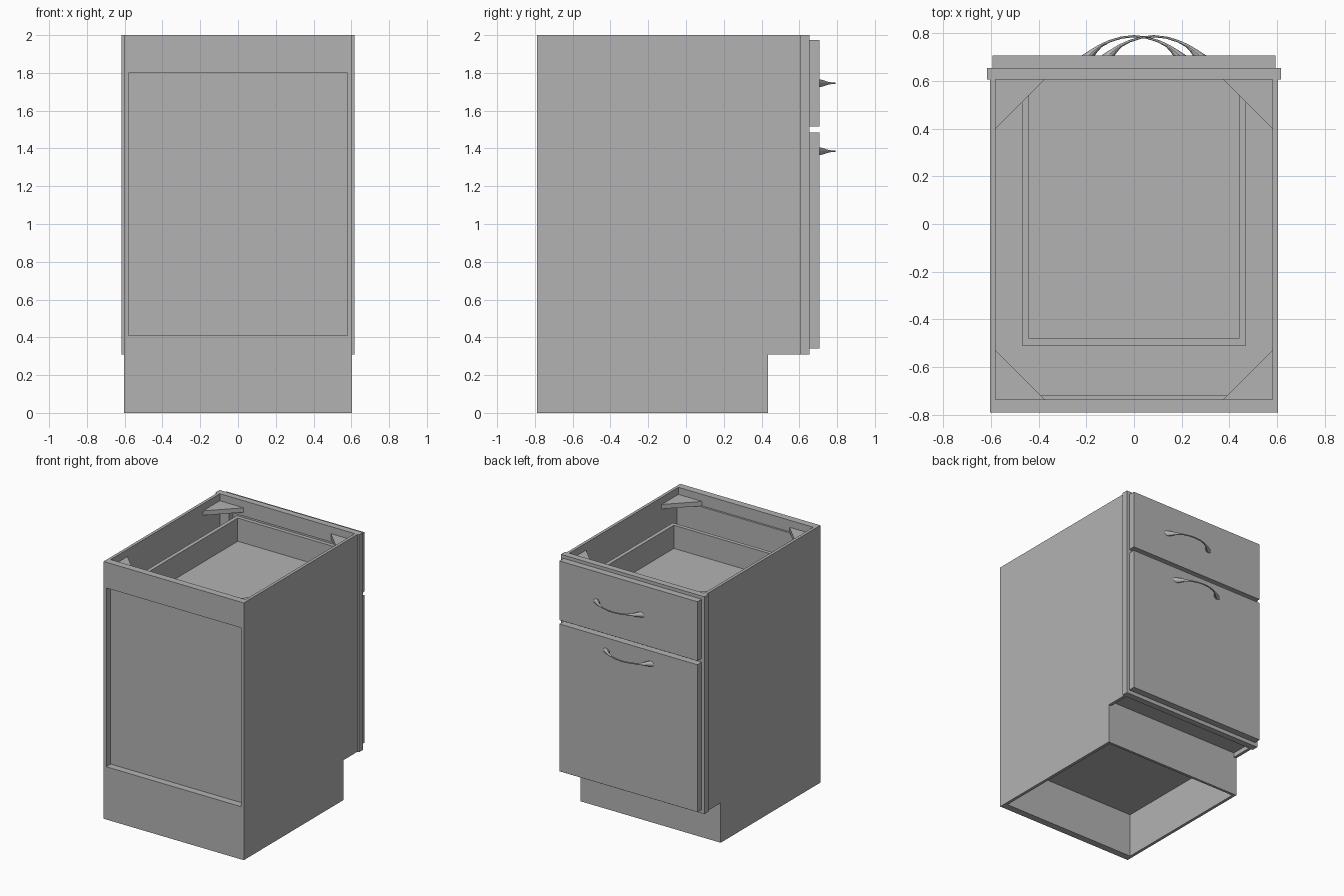
import bpy, bmesh, math
from mathutils import Vector

cube = bpy.data.objects.get("Cube")
if cube:
    bpy.data.objects.remove(cube, do_unlink=True)

grey = bpy.data.materials.new("plain_grey")
grey.use_nodes = True
grey.diffuse_color = (0.45, 0.45, 0.45, 1)
grey.node_tree.nodes["Principled BSDF"].inputs["Base Color"].default_value = (0.45, 0.45, 0.45, 1)


def finish(name, bm):
    bmesh.ops.recalc_face_normals(bm, faces=bm.faces)
    mesh = bpy.data.meshes.new(name)
    bm.to_mesh(mesh)
    bm.free()
    mesh.materials.append(grey)
    obj = bpy.data.objects.new(name, mesh)
    bpy.context.collection.objects.link(obj)
    return obj


def prism(name, points, offset):
    """Extrude a flat outline along an offset."""
    bm = bmesh.new()
    face = bm.faces.new([bm.verts.new(p) for p in points])
    out = bmesh.ops.extrude_face_region(bm, geom=[face])
    moved = [v for v in out["geom"] if isinstance(v, bmesh.types.BMVert)]
    bmesh.ops.translate(bm, verts=moved, vec=offset)
    return finish(name, bm)


def box(name, x, y, z):
    outline = [(x[0], y[0], z[0]), (x[1], y[0], z[0]), (x[1], y[1], z[0]), (x[0], y[1], z[0])]
    return prism(name, outline, (0, 0, z[1] - z[0]))


def span(half):
    return (-half, half)


IN, OUT = 0.58, 0.603          # side panel faces
BACK, FRONT = -0.79, 0.605     # carcass depth
KICK, KICK_TOP = 0.435, 0.31   # toe space

# Side panels with toe notch, corner braces, frame stiles and drawer sides
for side, s in (("left", 1), ("right", -1)):
    profile = [(BACK, 0), (KICK, 0), (KICK, KICK_TOP), (FRONT, KICK_TOP), (FRONT, 2), (BACK, 2)]
    prism(side + "_side_panel", [(s * IN, y, z) for y, z in profile], (s * (OUT - IN), 0, 0))
    for end, y, d in (("door_end", FRONT, -1), ("rear_end", -0.735, 1)):
        corner = [(s * IN, y, 1.91), (s * 0.375, y, 1.91), (s * IN, y + d * 0.205, 1.91)]
        prism(side + "_brace_" + end, corner, (0, 0, 0.035))
    box(side + "_frame_stile", sorted((s * 0.5, s * 0.617)), (FRONT, 0.655), (KICK_TOP, 2))
    box(side + "_drawer_side", sorted((s * 0.44, s * 0.47)), (-0.51, 0.655), (1.63, 1.84))

# Face frame rails
for name, z in (("top", (1.88, 2)), ("middle", (1.44, 1.56)), ("bottom", (KICK_TOP, 0.41))):
    box(name + "_frame_rail", span(0.5), (FRONT, 0.655), z)

# Recessed rear panel between two rails
box("rear_top_rail", span(IN), (BACK, -0.735), (1.8, 2))
box("rear_bottom_rail", span(IN), (BACK, -0.735), (0, 0.41))
box("rear_panel", span(IN), (-0.735, -0.72), (0.345, 1.91))

# Cabinet floor and toe kick
box("cabinet_floor", span(IN), (-0.735, FRONT), (0.345, 0.38))
box("toe_kick", span(IN), (KICK - 0.02, KICK), (0, 0.345))

# Drawer box
box("drawer_back", span(0.44), (-0.51, -0.48), (1.63, 1.84))
box("drawer_inner_front", span(0.44), (0.625, 0.655), (1.63, 1.84))
box("drawer_bottom", span(0.44), (-0.48, 0.625), (1.64, 1.66))

# Drawer front and door
box("drawer_front", span(0.594), (0.655, 0.707), (1.515, 1.975))
box("door", span(0.594), (0.655, 0.707), (0.34, 1.485))


def handle(name, cx, cz):
    """Arched pull with flared feet, lofted through elliptical rings."""
    # outer x, outer y, inner x, inner y, half height
    half = [(0.222, 0.705, 0.165, 0.705, 0.021),
            (0.185, 0.729, 0.153, 0.722, 0.017),
            (0.147, 0.752, 0.135, 0.742, 0.009),
            (0.105, 0.771, 0.099, 0.762, 0.005),
            (0.055, 0.786, 0.052, 0.777, 0.005),
            (0.0, 0.792, 0.0, 0.783, 0.005)]
    stations = [(-a, b, -c, d, h) for a, b, c, d, h in half] + half[-2::-1]
    bm = bmesh.new()
    rings, n = [], 12
    for ox, oy, ix, iy, h in stations:
        outer, inner = Vector((ox, oy, 0)), Vector((ix, iy, 0))
        mid, arm = (outer + inner) / 2, (outer - inner) / 2
        ring = []
        for i in range(n):
            t = math.tau * i / n
            ring.append(bm.verts.new(mid + arm * math.cos(t) + Vector((cx, 0, cz + h * math.sin(t)))))
        rings.append(ring)
    for a, b in zip(rings, rings[1:]):
        for i in range(n):
            j = (i + 1) % n
            bm.faces.new((a[i], a[j], b[j], b[i]))
    bm.faces.new(rings[0])
    bm.faces.new(rings[-1])
    obj = finish(name, bm)
    bpy.ops.object.select_all(action="DESELECT")
    obj.select_set(True)
    bpy.context.view_layer.objects.active = obj
    bpy.ops.object.shade_smooth_by_angle()


handle("drawer_handle", 0.083, 1.745)
handle("door_handle", 0.0, 1.385)
